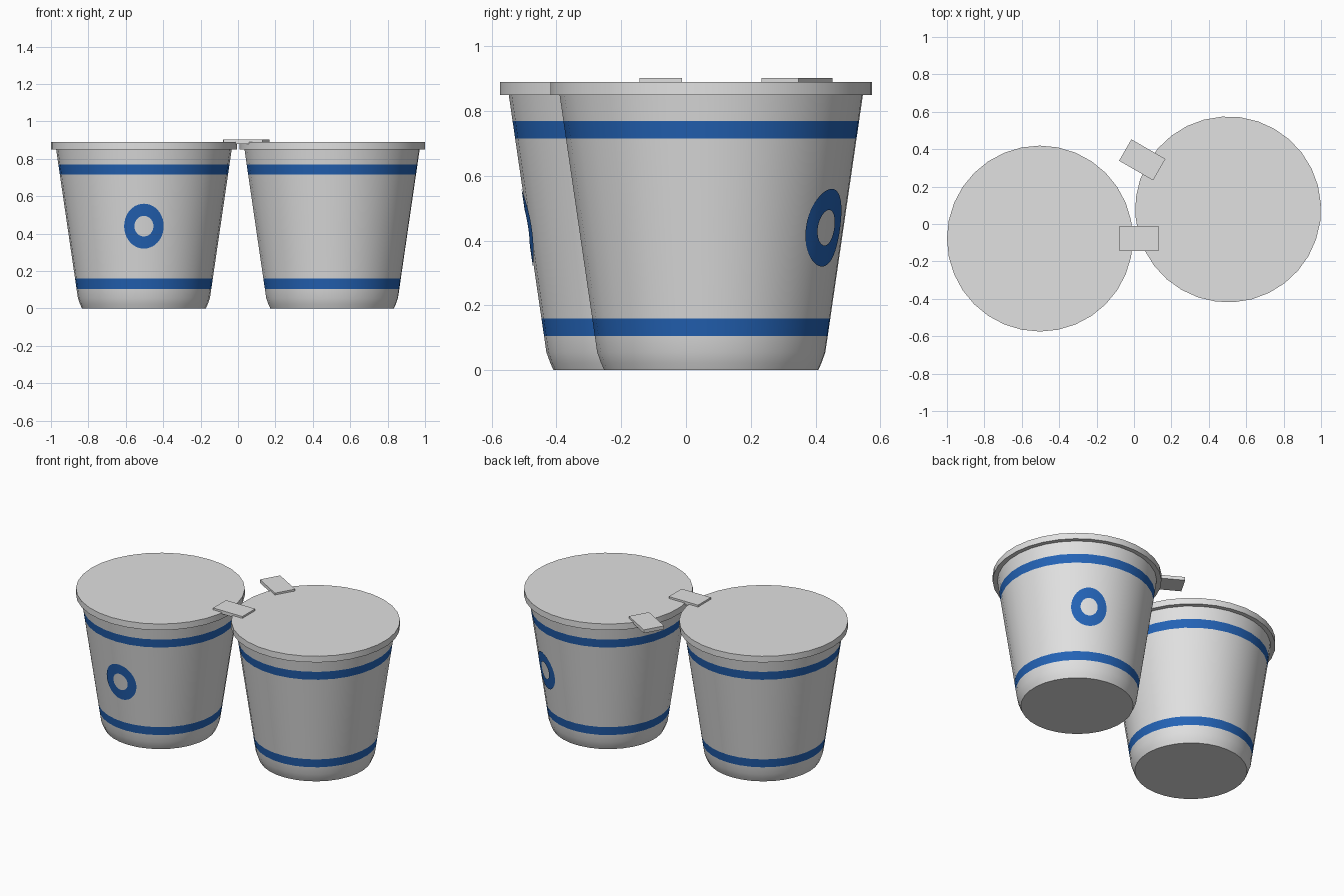
import bpy, bmesh, math
from mathutils import Matrix

if "Cube" in bpy.data.objects:
    bpy.data.objects.remove(bpy.data.objects["Cube"])

N = 32


def material(name, rgb):
    m = bpy.data.materials.new(name)
    m.diffuse_color = (*rgb, 1)
    m.use_nodes = True
    m.node_tree.nodes["Principled BSDF"].inputs["Base Color"].default_value = m.diffuse_color
    return m


WHITE = material("pale_grey", (0.75, 0.75, 0.75))
BLUE = material("blue", (0.017, 0.125, 0.47))


def finish(bm, name, place, mats, smooth=True):
    me = bpy.data.meshes.new(name)
    bm.to_mesh(me)
    bm.free()
    for m in mats:
        me.materials.append(m)
    ob = bpy.data.objects.new(name, me)
    bpy.context.collection.objects.link(ob)
    ob.matrix_world = place
    if smooth:
        bpy.ops.object.select_all(action='DESELECT')
        ob.select_set(True)
        bpy.context.view_layer.objects.active = ob
        bpy.ops.object.shade_smooth_by_angle(angle=math.radians(35))
    return ob


def lathe(profile, name, place, mats, rule=None):
    """Closed round solid from (radius, height) points, bottom to top."""
    bm = bmesh.new()
    rings = [[bm.verts.new((r * math.cos(2 * math.pi * i / N),
                            r * math.sin(2 * math.pi * i / N), z))
              for i in range(N)] for r, z in profile]
    for a, b in zip(rings, rings[1:]):
        for i in range(N):
            j = (i + 1) % N
            f = bm.faces.new((a[i], a[j], b[j], b[i]))
            if rule:
                f.material_index = rule(f.calc_center_median().z)
    bm.faces.new(rings[0][::-1])
    bm.faces.new(rings[-1])
    return finish(bm, name, place, mats)


def wall(z):
    """Cup radius on the tapered wall."""
    return 0.353 + (z - 0.055) * (0.47 - 0.353) / (0.855 - 0.055)


def is_band(z):
    return int(0.105 < z < 0.16 or 0.715 < z < 0.77)


def ring_mark(name, place):
    """Thin oval ring wrapped on the front of the wall."""
    bm = bmesh.new()
    rows = []
    for k in range(4):
        t = k / 3
        a, b = 0.051 + t * 0.056, 0.055 + t * 0.065
        row = []
        for i in range(40):
            ang = 2 * math.pi * i / 40
            z = 0.44 + b * math.sin(ang)
            r = wall(z) + 0.003
            th = -math.pi / 2 + a * math.cos(ang) / r
            row.append(bm.verts.new((r * math.cos(th), r * math.sin(th), z)))
        rows.append(row)
    for p, q in zip(rows, rows[1:]):
        for i in range(40):
            j = (i + 1) % 40
            bm.faces.new((p[i], q[i], q[j], p[j]))
    finish(bm, name, place, [BLUE])


def cup(prefix, x, y, turn):
    place = Matrix.Translation((x, y, 0)) @ Matrix.Rotation(math.radians(turn), 4, 'Z')
    # tapered cup with painted bands
    heights = (0.055, 0.105, 0.16, 0.44, 0.715, 0.77, 0.855)
    profile = [(0.331, 0), (0.341, 0.022)] + [(wall(z), z) for z in heights]
    lathe(profile, prefix + "_cup", place, [WHITE, BLUE], is_band)
    # flat lid
    lathe([(0.497, 0.85), (0.497, 0.89)], prefix + "_lid", place, [WHITE])
    # pull tab
    bm = bmesh.new()
    bmesh.ops.create_cube(bm, size=1, matrix=Matrix.Translation((0.53, 0, 0.891))
                          @ Matrix.Diagonal((0.21, 0.132, 0.022, 1)))
    finish(bm, prefix + "_pull_tab", place, [WHITE], smooth=False)
    ring_mark(prefix + "_ring_mark", place)


cup("left", -0.503, -0.078, 0)
cup("right", 0.503, 0.078, 150)
